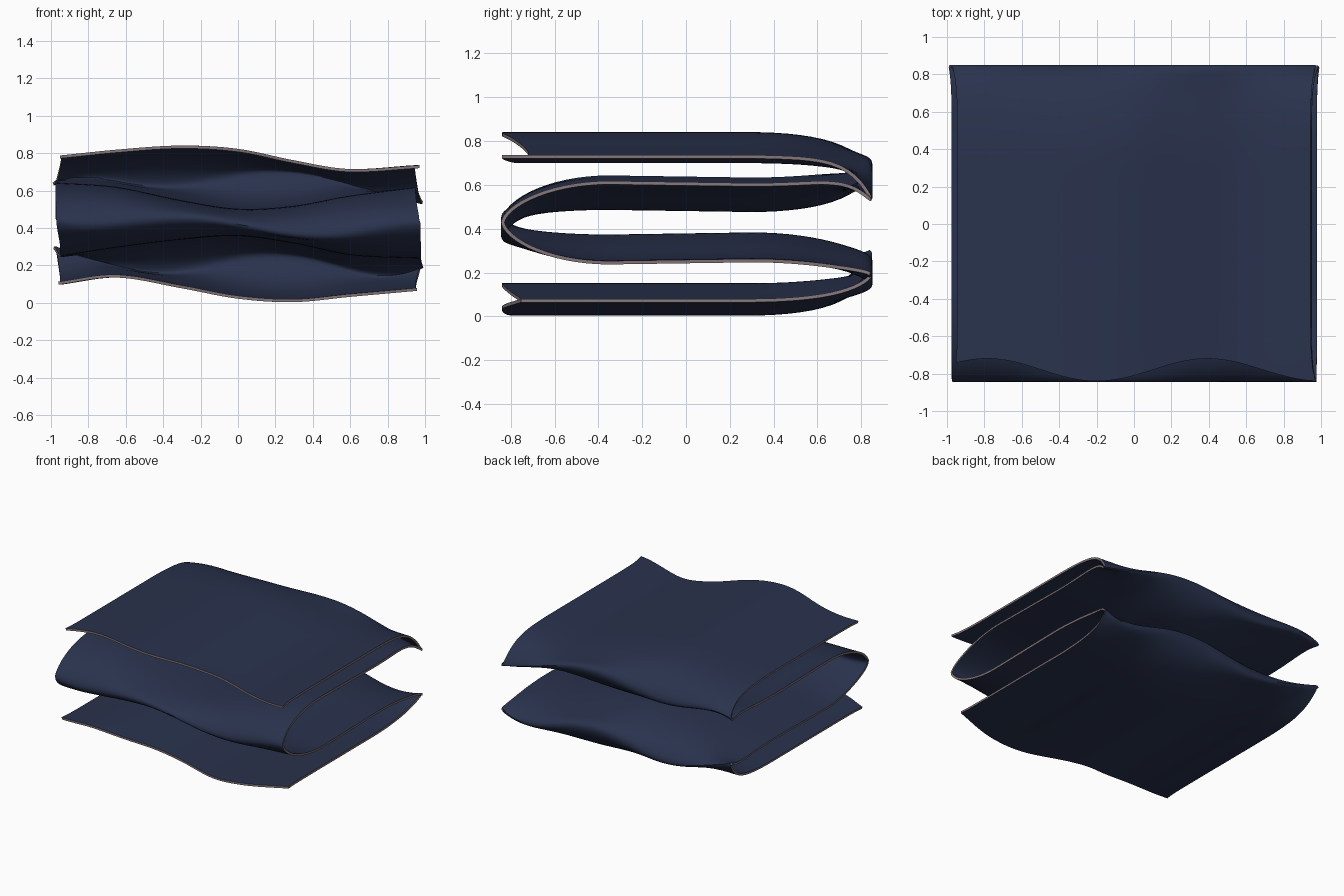
import bpy, bmesh, math

if "Cube" in bpy.data.objects:
    bpy.data.objects.remove(bpy.data.objects["Cube"])

# Heights of the four cloth layers, read across the width
XS = [-0.97, -0.65, -0.3, 0.0, 0.3, 0.6, 0.97]
LAYERS = [
    [0.105, 0.143, 0.085, 0.030, 0.012, 0.040, 0.072],
    [0.262, 0.310, 0.352, 0.370, 0.330, 0.268, 0.250],
    [0.630, 0.607, 0.535, 0.490, 0.505, 0.558, 0.605],
    [0.780, 0.812, 0.833, 0.815, 0.755, 0.708, 0.728],
]
THICK = 0.016
BACK, FRONT = 0.3, -0.35           # where the folds begin
BACK_TIP, FRONT_TIP = 0.843, -0.836  # how far they reach


def height(k, x, y):
    """Smooth height of layer k (cubic through the table, slight tilt in y)."""
    t = LAYERS[k]
    x = max(XS[0], min(XS[-1], x))
    i = max(j for j in range(len(XS) - 1) if XS[j] <= x)

    def slope(j):
        a, b = max(j - 1, 0), min(j + 1, len(XS) - 1)
        return (t[b] - t[a]) / (XS[b] - XS[a])
    h = XS[i + 1] - XS[i]
    u = (x - XS[i]) / h
    z = ((2*u**3 - 3*u*u + 1) * t[i] + (u**3 - 2*u*u + u) * h * slope(i)
         + (3*u*u - 2*u**3) * t[i + 1] + (u**3 - u*u) * h * slope(i + 1))
    return z + (0, 0.015, -0.015, 0)[k] * y


def front_edge(k, x):
    """Wavy free edge of the bottom and top layers."""
    if k == 0:
        return -0.785 - 0.055 * math.cos(2 * math.pi * (x + 0.65) / 1.2)
    return -0.78 + 0.06 * math.cos(2 * math.pi * (x + 0.8) / 1.2)


def tip_shift(k, x):
    """Waviness of the fold tips, drifting at the side edges."""
    end = abs(x) ** 5
    if k == 1:
        return -(0.02 + 0.03 * math.cos(2 * math.pi * (x - 0.4) / 1.3)) * (1 - end)
    wave = 0.065 * math.cos(2 * math.pi * (x - 0.27) / 1.5) * (1 - end)
    if k == 0:
        return wave + (0.12 if x < 0 else 0.04) * end
    return wave - (0.08 if x < 0 else 0.14) * end


def flat_run(k, x, n=18):
    """Points of one flat layer, in path order."""
    near = front_edge(k, x) if k in (0, 3) else FRONT
    a, b = (near, BACK) if k % 2 == 0 else (BACK, near)
    return [(a + (b - a) * i / n, height(k, x, a + (b - a) * i / n)) for i in range(n + 1)]


def fold_run(k, x, n=30):
    """Half ellipse joining layer k to layer k + 1, pinched near the sides."""
    y0, y1 = (BACK, BACK_TIP) if k % 2 == 0 else (FRONT, FRONT_TIP)
    lo, hi = height(k, x, y0), height(k + 1, x, y0)
    power = 1 + 0.25 * abs(x) ** 3
    pts = []
    for i in range(1, n):
        a = math.pi * i / n
        c = math.copysign(abs(math.cos(a)) ** power, math.cos(a))
        z = (lo + hi) / 2 - (hi - lo) / 2 * c + tip_shift(k, x) * math.sin(a) ** 6
        pts.append((y0 + (y1 - y0) * math.sin(a), z))
    return pts


def half_width(k, y, side):
    """Side edges: wider at the corners and on two of the layers."""
    base = {(2, -1): 0.975, (1, 1): 0.978, (3, -1): 0.944, (3, 1): 0.945}.get((k, side), 0.950)
    flare = (0.99 if k in (1, 2) and y > 0 else 0.974) - base
    return base + flare * min(1, abs(y) / 0.85) ** 10


def column(x):
    pts = []
    for k in range(4):
        pts += [(k, y, z) for y, z in flat_run(k, x)]
        if k < 3:
            f = fold_run(k, x)
            pts += [(k if i < len(f) / 2 else k + 1, y, z) for i, (y, z) in enumerate(f)]
    return pts


# Materials
def material(name, col):
    m = bpy.data.materials.new(name)
    m.diffuse_color = (*col, 1)
    m.use_nodes = True
    m.node_tree.nodes["Principled BSDF"].inputs["Base Color"].default_value = m.diffuse_color
    return m


navy = material("navy_cloth", (0.0225, 0.0325, 0.075))
trim = material("pale_edge", (0.22, 0.175, 0.19))

# Folded sheet
bm = bmesh.new()
NX = 80
cols = []
for i in range(NX + 1):
    u = -1 + 2 * i / NX
    side = -1 if u < 0 else 1
    cols.append([bm.verts.new((u * half_width(k, y, side), y, z))
                 for k, y, z in column(u * 0.97)])
for a, b in zip(cols, cols[1:]):
    for j in range(len(a) - 1):
        bm.faces.new((a[j], b[j], b[j + 1], a[j + 1])).smooth = True
mesh = bpy.data.meshes.new("folded_cloth")
bm.to_mesh(mesh)
bm.free()
cloth = bpy.data.objects.new("folded_cloth", mesh)
bpy.context.collection.objects.link(cloth)
mesh.materials.append(navy)
mesh.materials.append(trim)

# Cloth thickness with a pale cut edge
sol = cloth.modifiers.new("thickness", 'SOLIDIFY')
sol.thickness = THICK
sol.offset = 0
sol.material_offset_rim = 1

bpy.context.view_layer.objects.active = cloth
cloth.select_set(True)
bpy.ops.object.modifier_apply(modifier=sol.name)
bpy.ops.object.shade_smooth_by_angle(angle=math.radians(40))
